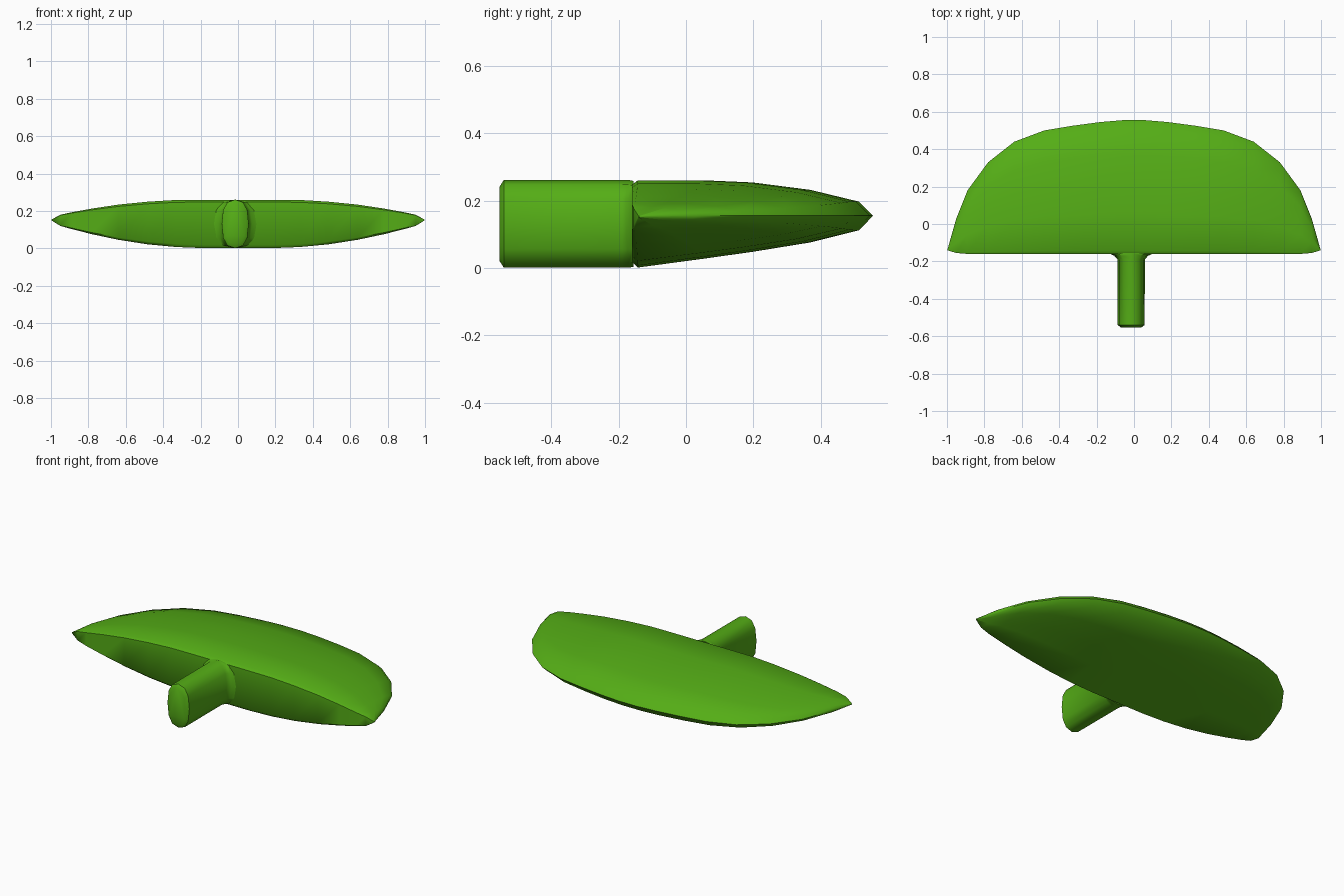
import bpy, bmesh, math

cube = bpy.data.objects.get("Cube")
if cube:
    bpy.data.objects.remove(cube, do_unlink=True)

green = bpy.data.materials.new("leaf green")
green.use_nodes = True
colour = (0.09, 0.42, 0.008, 1)
green.diffuse_color = colour
green.node_tree.nodes["Principled BSDF"].inputs["Base Color"].default_value = colour


def loft(name, rings):
    """Skin a list of closed rings, cap both ends and shade smoothly."""
    bm = bmesh.new()
    loops = [[bm.verts.new(p) for p in ring] for ring in rings]
    n = len(loops[0])
    for a, b in zip(loops, loops[1:]):
        for i in range(n):
            j = (i + 1) % n
            bm.faces.new((a[i], a[j], b[j], b[i]))
    bm.faces.new(loops[0])
    bm.faces.new(loops[-1])
    bmesh.ops.remove_doubles(bm, verts=bm.verts, dist=0.0005)
    bmesh.ops.recalc_face_normals(bm, faces=bm.faces)
    mesh = bpy.data.meshes.new(name)
    bm.to_mesh(mesh)
    bm.free()
    mesh.materials.append(green)
    obj = bpy.data.objects.new(name, mesh)
    bpy.context.collection.objects.link(obj)
    bpy.ops.object.select_all(action="DESELECT")
    obj.select_set(True)
    bpy.context.view_layer.objects.active = obj
    bpy.ops.object.shade_smooth_by_angle(angle=math.radians(50))
    return obj


# Blade stations from centre to tip: x, rear edge y, bottom z, top z
half = [(0.06, 0.555, 0.0, 0.26), (0.18, 0.545, 0.0, 0.26), (0.33, 0.525, 0.006, 0.259),
        (0.48, 0.50, 0.02, 0.25), (0.64, 0.44, 0.045, 0.234), (0.78, 0.33, 0.075, 0.213),
        (0.89, 0.18, 0.103, 0.193), (0.95, 0.03, 0.12, 0.18), (0.998, -0.139, 0.15, 0.154)]
stations = [(-x, *rest) for x, *rest in reversed(half)] + half

# Blade cross-section: depth fraction, height fraction about the rim
top = [(0, 0.88), (0.025, 1), (0.3, 1), (0.5, 0.94), (0.74, 0.73), (0.94, 0.4), (1, 0)]
bottom = [(0.94, 0.28), (0.74, 0.51), (0.5, 0.69), (0.3, 0.82), (0.025, 0.99), (0, 0.88)]


def blade_ring(x, rear, low, high):
    front = -0.16 if abs(x) < 0.94 else -0.14 - (1 - abs(x)) * 0.3
    mid = 0.155 if abs(x) < 0.99 else 0.152
    ring = [(x, front + (rear - front) * d, mid + (high - mid) * h) for d, h in top]
    return ring + [(x, front + (rear - front) * d, mid - (mid - low) * h) for d, h in bottom]


loft("blade", [blade_ring(*s) for s in stations])


# Stem: tall oval bar with a rounded end and a small flare at the blade
def stem_ring(y, width, height, sides=12):
    ring = []
    for i in range(sides):
        a = math.tau * i / sides
        c, s = math.cos(a), math.sin(a)
        ring.append((-0.015 + width * math.copysign(abs(c) ** 0.8, c), y,
                     0.131 + height * math.copysign(abs(s) ** 0.8, s)))
    return ring


loft("stem", [stem_ring(-0.553, 0.055, 0.11), stem_ring(-0.54, 0.072, 0.13),
              stem_ring(-0.19, 0.073, 0.13), stem_ring(-0.17, 0.09, 0.13),
              stem_ring(-0.155, 0.125, 0.127)])
